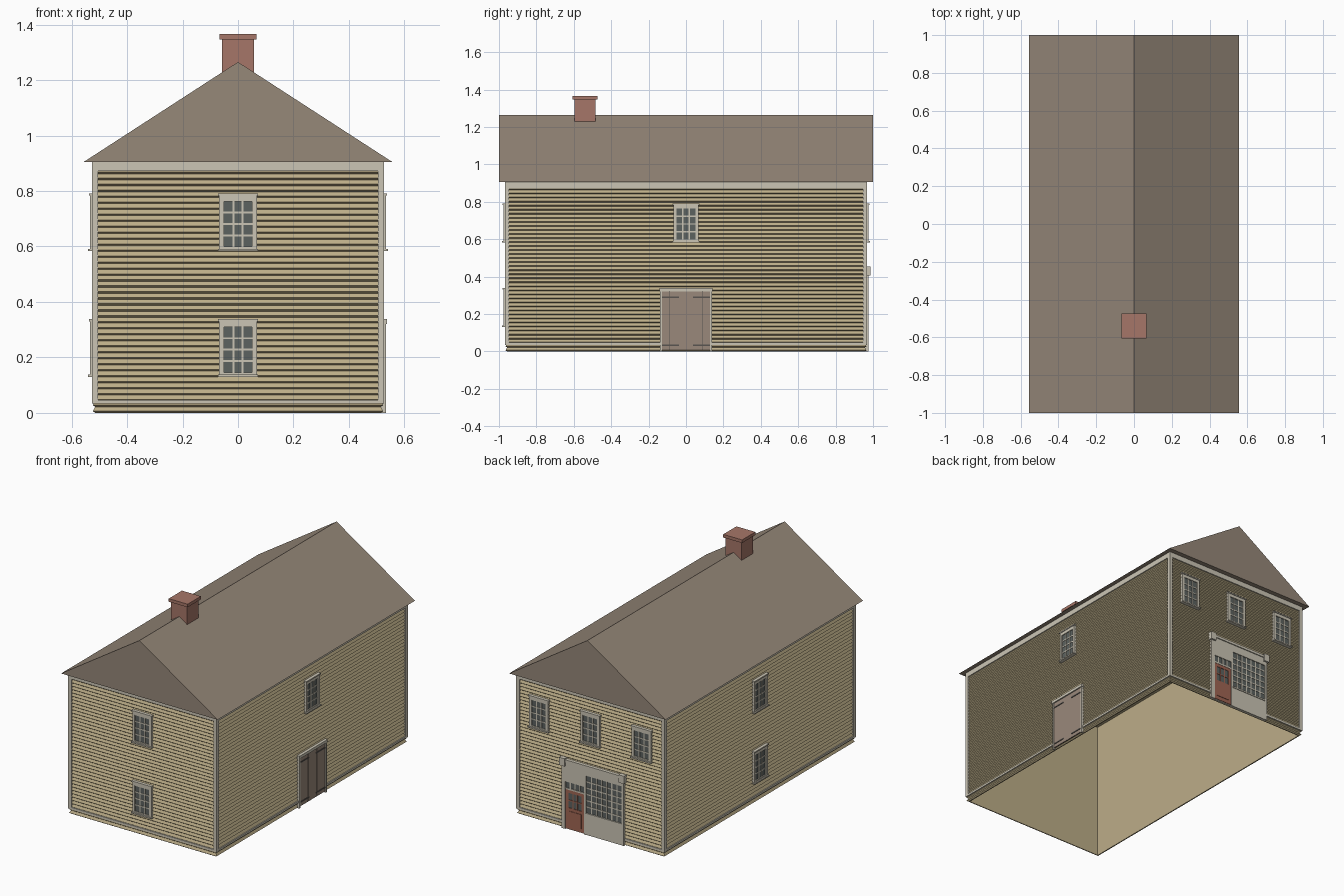
import bpy
import bmesh
from mathutils import Vector

cube = bpy.data.objects.get("Cube")
if cube:
    bpy.data.objects.remove(cube, do_unlink=True)


def material(name, *rgb):
    """Flat material from 8-bit display values, stored as linear."""
    c = [((v / 255 + 0.055) / 1.055) ** 2.4 for v in rgb] + [1]
    m = bpy.data.materials.new(name)
    m.use_nodes = True
    m.diffuse_color = c
    bsdf = m.node_tree.nodes["Principled BSDF"]
    bsdf.inputs["Base Color"].default_value = c
    bsdf.inputs["Roughness"].default_value = 0.9
    return m


SIDING = material("beige siding", 188, 173, 136)
TRIM = material("cream trim", 203, 197, 181)
ROOF = material("brown roof", 150, 136, 121)
BRICK = material("brick", 166, 118, 104)
GLASS = material("dark glass", 92, 98, 96)
PLANK = material("plank door", 154, 137, 123)
IRON = material("iron", 88, 84, 80)
RED = material("red door", 160, 102, 84)

HX, HY = 0.515, 0.957        # wall planes
EAVE, RIDGE = 0.905, 1.265


def make(name, bm, mats):
    bmesh.ops.recalc_face_normals(bm, faces=bm.faces)
    me = bpy.data.meshes.new(name)
    bm.to_mesh(me)
    bm.free()
    for m in mats:
        me.materials.append(m)
    ob = bpy.data.objects.new(name, me)
    bpy.context.collection.objects.link(ob)
    return ob


def place(side, u, d, z):
    """Point on a wall: u along it, d outward from its plane."""
    return {"front": (u, -HY - d, z), "back": (u, HY + d, z),
            "left": (HX + d, u, z), "right": (-HX - d, u, z)}[side]


def boxes(name, side, parts):
    """One object from boxes (material, u0, u1, z0, z1, d0, d1) on a wall."""
    bm = bmesh.new()
    mats = []
    for mat, u0, u1, z0, z1, d0, d1 in parts:
        if mat not in mats:
            mats.append(mat)
        a = Vector(place(side, u0, d0, z0))
        b = Vector(place(side, u1, d1, z1))
        verts = bmesh.ops.create_cube(bm, size=1)["verts"]
        for v in verts:
            v.co = [(a[i] + b[i]) / 2 + v.co[i] * (b[i] - a[i]) for i in range(3)]
        for f in {f for v in verts for f in v.link_faces}:
            f.material_index = mats.index(mat)
    return make(name, bm, mats)


def glazing(u0, u1, z0, z1, cols, rows, bar, d, mat=TRIM):
    """Glass sheet with raised glazing bars between the panes."""
    parts = [(GLASS, u0, u1, z0, z1, 0, d)]
    for i in range(1, cols):
        u = u0 + (u1 - u0) * i / cols
        parts.append((mat, u - bar / 2, u + bar / 2, z0, z1, 0, d + 0.003))
    for j in range(1, rows):
        z = z0 + (z1 - z0) * j / rows
        parts.append((mat, u0, u1, z - bar / 2, z + bar / 2, 0, d + 0.0025))
    return parts


def window(name, side, u, z):
    """Sash window with casing and sill; z is the bottom of the sill."""
    w, g = 0.068, 0.051
    boxes(name, side, glazing(u - g, u + g, z + 0.016, z + 0.180, 3, 4, 0.007, 0.012) + [
        (TRIM, u - w, u - g, z, z + 0.205, 0, 0.018),
        (TRIM, u + g, u + w, z, z + 0.205, 0, 0.018),
        (TRIM, u - g, u + g, z + 0.180, z + 0.205, 0, 0.018),
        (TRIM, u - w - 0.004, u + w + 0.004, z + 0.2, z + 0.208, 0, 0.023),
        (TRIM, u - g, u + g, z, z + 0.016, 0, 0.018),
        (TRIM, u - w - 0.005, u + w + 0.005, z, z + 0.008, 0, 0.026)])


# Clapboard walls: stacked rings, hollow and open underneath
bm = bmesh.new()
profile = [(EAVE - 0.005, -0.006), (0, -0.006), (0, 0)]
boards = 42
pitch = EAVE / boards
for i in range(boards):
    profile += [(i * pitch + 0.006, 0.008), ((i + 1) * pitch, 0)]
previous = None
for z, o in profile:
    ring = [bm.verts.new((sx * (HX + o), sy * (HY + o), z))
            for sx, sy in ((-1, -1), (1, -1), (1, 1), (-1, 1))]
    if previous:
        for k in range(4):
            n = (k + 1) % 4
            bm.faces.new((previous[k], previous[n], ring[n], ring[k]))
    else:
        bm.faces.new(ring)
    previous = ring
make("clapboard_walls", bm, [SIDING])

# Corner boards, frieze and base band
for side, half in (("front", HX), ("back", HX), ("left", HY), ("right", HY)):
    e = half + 0.012
    boxes(side + "_wall_trim", side, [
        (TRIM, -e, -e + 0.022, 0.036, EAVE, -0.002, 0.012),
        (TRIM, e - 0.022, e, 0.036, EAVE, -0.002, 0.012),
        (TRIM, -e, e, 0.872, EAVE, -0.002, 0.012),
        (TRIM, -e, e, 0.034, 0.047, -0.002, 0.012)])

# Gable roof
bm = bmesh.new()
ends = [[bm.verts.new((x, y, z)) for x, z in ((-0.556, EAVE), (0.556, EAVE), (0, RIDGE))]
        for y in (-1, 1)]
bm.faces.new(ends[0])
bm.faces.new(ends[1])
for k in range(3):
    n = (k + 1) % 3
    bm.faces.new((ends[0][k], ends[0][n], ends[1][n], ends[1][k]))
make("gable_roof", bm, [ROOF])

# Chimney
for name, r, z0, z1 in (("chimney_shaft", 0.057, 1.2, 1.346), ("chimney_cap", 0.067, 1.346, 1.366)):
    bm = bmesh.new()
    for v in bmesh.ops.create_cube(bm, size=2)["verts"]:
        v.co = (v.co.x * r, -0.54 + v.co.y * r, z0 if v.co.z < 0 else z1)
    make(name, bm, [BRICK])

# Windows
UPPER, LOWER = 0.583, 0.13
for side in ("front", "right"):
    window(side + "_lower_window", side, 0, LOWER)
    window(side + "_upper_window", side, 0, UPPER)
window("left_upper_window", "left", 0, UPPER)
for u in (-0.365, 0, 0.365):
    window("back_upper_window", "back", u, UPPER)

# Double plank door with strap hinges
parts = [(TRIM, -0.139, -0.129, 0, 0.322, 0, 0.018),
         (TRIM, 0.129, 0.139, 0, 0.322, 0, 0.018),
         (TRIM, -0.143, 0.143, 0.32, 0.338, 0, 0.022)]
for s in (-1, 1):
    for k in range(3):
        a = 0.001 + k * 0.043
        parts.append((PLANK, s * a, s * (a + 0.0415), 0.008, 0.32, 0, 0.014))
    parts.append((IRON, 0, s * 0.129, 0.008, 0.32, 0, 0.0125))
    for z in (0.03, 0.285):
        parts.append((IRON, s * 0.037, s * 0.129, z, z + 0.008, 0, 0.017))
boxes("double_plank_door", "left", parts)

# Shopfront: surround, cornice, display window
boxes("shopfront_surround", "back", [
    (TRIM, -0.24, 0.2, 0, 0.43, 0, 0.01),
    (TRIM, -0.24, -0.226, 0, 0.38, 0, 0.018),
    (TRIM, 0.175, 0.2, 0, 0.38, 0, 0.018),
    (TRIM, 0.028, 0.042, 0, 0.38, 0, 0.018),
    (TRIM, -0.226, 0.028, 0, 0.135, 0, 0.016),
    (TRIM, -0.226, 0.028, 0.130, 0.14, 0, 0.02),
    (TRIM, 0.042, 0.175, 0.305, 0.38, 0, 0.018),
    (TRIM, -0.24, 0.2, 0.38, 0.43, 0, 0.018),
    (TRIM, -0.245, 0.205, 0.43, 0.447, 0, 0.024),
    (TRIM, -0.25, -0.212, 0.405, 0.455, 0, 0.03),
    (TRIM, 0.172, 0.21, 0.405, 0.455, 0, 0.03)])
boxes("shop_display_window", "back", glazing(-0.226, 0.028, 0.14, 0.38, 7, 6, 0.008, 0.012))
boxes("shop_transom", "back", glazing(0.042, 0.175, 0.265, 0.305, 4, 1, 0.008, 0.012))

# Shop door with glazed upper half
boxes("shop_door", "back", [
    (RED, 0.042, 0.175, 0.005, 0.14, 0, 0.014),
    (RED, 0.042, 0.062, 0.14, 0.255, 0, 0.014),
    (RED, 0.155, 0.175, 0.14, 0.255, 0, 0.014),
    (RED, 0.042, 0.175, 0.235, 0.255, 0, 0.014),
    (TRIM, 0.042, 0.175, 0.255, 0.265, 0, 0.016),
    (RED, 0.062, 0.155, 0.03, 0.12, 0, 0.017)]
    + glazing(0.062, 0.155, 0.14, 0.235, 3, 2, 0.007, 0.011, RED))
